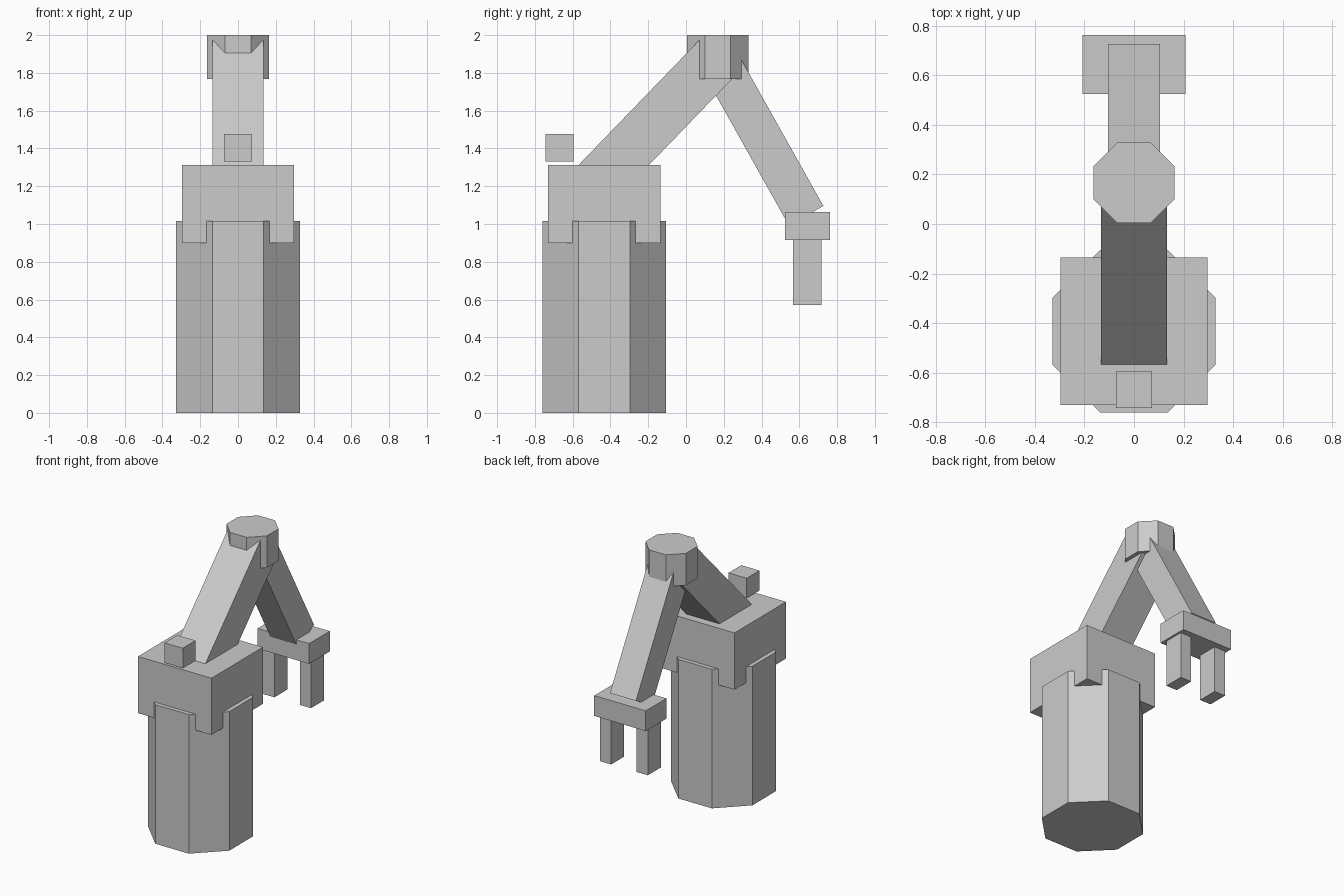
import bpy
import bmesh
from math import cos, pi
from mathutils import Matrix, Vector

if "Cube" in bpy.data.objects:
    bpy.data.objects.remove(bpy.data.objects["Cube"])


def finish(name, bm):
    mesh = bpy.data.meshes.new(name)
    bm.to_mesh(mesh)
    bm.free()
    obj = bpy.data.objects.new(name, mesh)
    bpy.context.collection.objects.link(obj)
    return obj


def box(name, center, size, rot=Matrix()):
    bm = bmesh.new()
    bmesh.ops.create_cube(bm, size=1)
    bm.transform(Matrix.Translation(center) @ rot @ Matrix.Diagonal((*size, 1)))
    return finish(name, bm)


def octagon(name, y, apothem, z0, z1):
    """Eight-sided prism with flat sides facing the axes."""
    bm = bmesh.new()
    r = apothem / cos(pi / 8)
    bmesh.ops.create_cone(bm, cap_ends=True, segments=8, radius1=r, radius2=r, depth=z1 - z0)
    bm.transform(Matrix.Translation((0, y, (z0 + z1) / 2)) @ Matrix.Rotation(pi / 8, 4, 'Z'))
    return finish(name, bm)


def link(name, start, end, width):
    """Square bar between two (y, z) points on the centre plane."""
    a, b = Vector((0, *start)), Vector((0, *end))
    d = b - a
    rot = Vector((0, 0, 1)).rotation_difference(d).to_matrix().to_4x4()
    return box(name, (a + b) / 2, (width, width, d.length), rot)


# Pedestal and shoulder
octagon("pedestal", -0.433, 0.328, 0, 1.016)
box("shoulder", (0, -0.433, 1.106), (0.594, 0.594, 0.414))
box("sensor", (0, -0.669, 1.404), (0.147, 0.147, 0.146))

# Arm links and elbow
link("upper_arm", (-0.487, 1.204), (0.167, 1.881), 0.268)
octagon("elbow", 0.167, 0.163, 1.767, 2.0)
link("forearm", (0.167, 1.88), (0.636, 1.044), 0.21)

# Gripper
box("wrist", (0, 0.643, 0.989), (0.416, 0.238, 0.148))
for side, sx in (("left", -1), ("right", 1)):
    box(side + "_finger", (sx * 0.148, 0.642, 0.744), (0.09, 0.15, 0.346))
